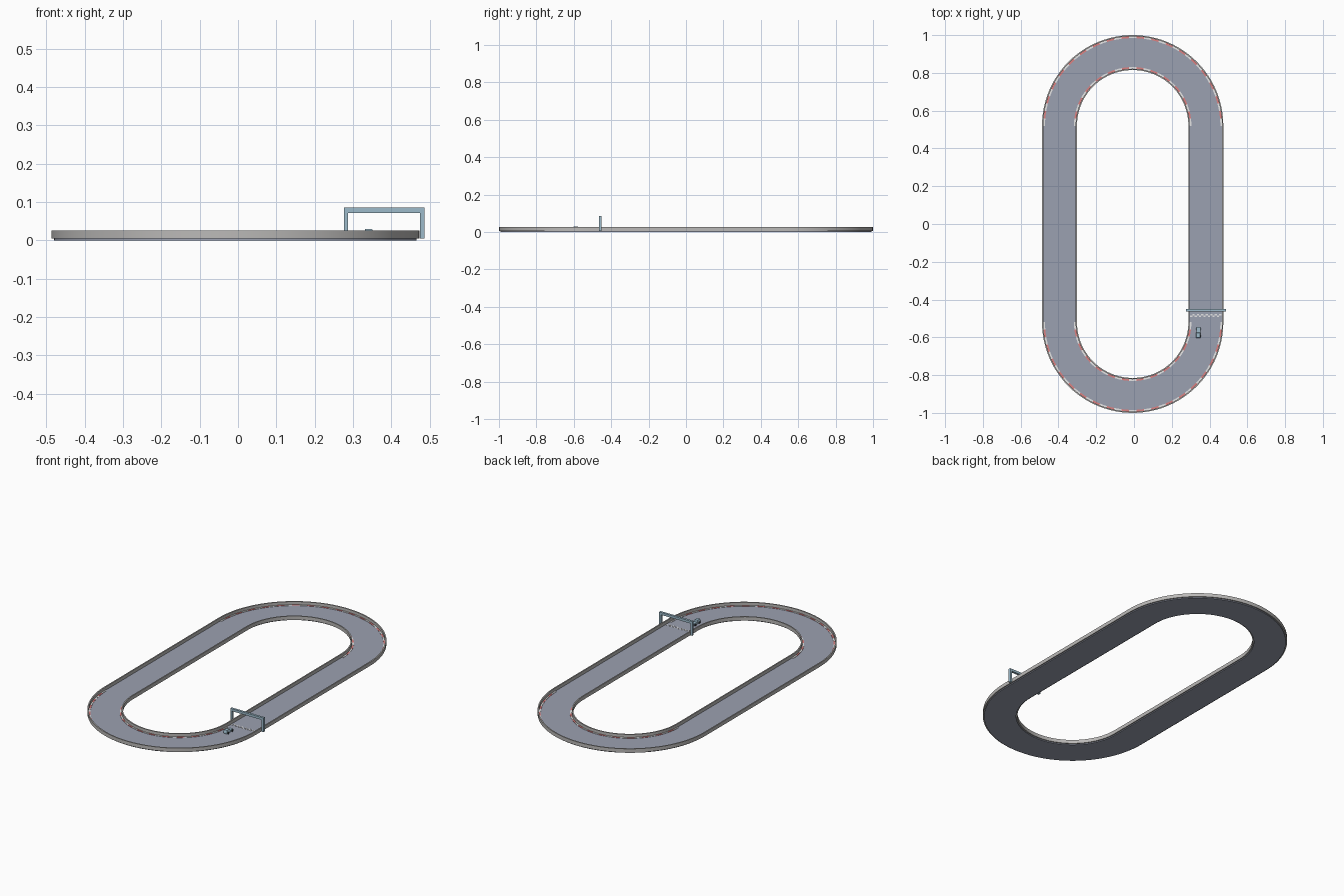
import bpy, bmesh, math

if "Cube" in bpy.data.objects:
    bpy.data.objects.remove(bpy.data.objects["Cube"])

CX = -0.007          # track centre in x
HALF = 0.52          # half length of the straights
SEG = 48             # segments per half turn
DECK = 0.007         # height of the road surface


def material(name, rgb):
    m = bpy.data.materials.new(name)
    m.diffuse_color = (*rgb, 1)
    m.use_nodes = True
    m.node_tree.nodes["Principled BSDF"].inputs["Base Color"].default_value = m.diffuse_color
    return m


ASPHALT = material("asphalt", (0.33, 0.355, 0.44))
WALL = material("wall_grey", (0.50, 0.49, 0.48))
RED = material("kerb_red", (0.72, 0.22, 0.22))
WHITE = material("kerb_white", (0.78, 0.78, 0.78))
STEEL = material("gate_blue", (0.34, 0.50, 0.60))
TYRE = material("tyre_dark", (0.04, 0.045, 0.05))


def finish(name, bm, mats, smooth=False):
    bmesh.ops.recalc_face_normals(bm, faces=bm.faces)
    me = bpy.data.meshes.new(name)
    bm.to_mesh(me)
    bm.free()
    for m in mats:
        me.materials.append(m)
    ob = bpy.data.objects.new(name, me)
    bpy.context.collection.objects.link(ob)
    if smooth:
        bpy.context.view_layer.objects.active = ob
        ob.select_set(True)
        bpy.ops.object.shade_smooth_by_angle(angle=math.radians(30))
        ob.select_set(False)
    return ob


def on_turn(r, a, end):
    """Point on the rounded end (end = 1 back, -1 front)."""
    return CX + end * r * math.cos(a), end * (HALF + r * math.sin(a))


def sweep(bm, sections, closed, index=0):
    """Join rectangular cross-sections into a solid."""
    rings = [[bm.verts.new(p) for p in s] for s in sections]
    n = len(rings)
    for i in range(n if closed else n - 1):
        a, b = rings[i], rings[(i + 1) % n]
        for k in range(4):
            l = (k + 1) % 4
            bm.faces.new((a[k], a[l], b[l], b[k])).material_index = index
    if not closed:
        for ring in (rings[0], rings[-1]):
            bm.faces.new(ring).material_index = index


def section(r0, r1, z0, z1, a, end):
    p, q = on_turn(r0, a, end), on_turn(r1, a, end)
    return [(*p, z0), (*q, z0), (*q, z1), (*p, z1)]


def oval(name, r0, r1, z0, z1, mat):
    bm = bmesh.new()
    sweep(bm, [section(r0, r1, z0, z1, math.pi * i / SEG, end)
               for end in (1, -1) for i in range(SEG + 1)], True)
    return finish(name, bm, [mat], True)


def kerb(name, r0, r1, count):
    """Alternating red and white blocks along both turns."""
    bm = bmesh.new()
    step = math.pi / count
    for end in (1, -1):
        for i in range(count):
            sweep(bm, [section(r0, r1, DECK - 0.001, DECK + 0.002,
                               (i + t) * step, end) for t in (0, 0.5, 1)],
                  False, i % 2)
    return finish(name, bm, [WHITE, RED])


def add_box(bm, x0, x1, y0, y1, z0, z1, taper=0.0):
    top = [(x0 + taper, y0 + taper), (x1 - taper, y0 + taper),
           (x1 - taper, y1 - taper), (x0 + taper, y1 - taper)]
    base = [(x0, y0), (x1, y0), (x1, y1), (x0, y1)]
    sweep(bm, [[(*p, z0) for p in base], [(*p, z1) for p in top]], False)


def boxes(name, mat, *dims):
    bm = bmesh.new()
    for d in dims:
        add_box(bm, *d)
    return finish(name, bm, [mat])


# Road and guard walls
oval("road", 0.302, 0.473, 0.0, DECK, ASPHALT)
oval("outer_wall", 0.473, 0.480, 0.005, 0.026, WALL)
oval("inner_wall", 0.295, 0.302, 0.005, 0.026, WALL)

# Painted kerbs on the turns
kerb("outer_kerb", 0.464, 0.4728, 37)
kerb("inner_kerb", 0.3022, 0.311, 25)

# Chequered start line
W = 0.165 / 14
boxes("start_line", WHITE, *[
    (0.297 + i * W, 0.297 + (i + 1) * W,
     -0.492 + (i % 2) * 0.008, -0.484 + (i % 2) * 0.008,
     DECK - 0.001, DECK + 0.001) for i in range(14)])

# Start gate: two posts and a beam
GY0, GY1 = -0.464, -0.451
boxes("gate_posts", STEEL,
      (0.276, 0.287, GY0, GY1, 0.005, 0.072),
      (0.475, 0.486, GY0, GY1, 0.005, 0.072))
boxes("gate_beam", STEEL, (0.276, 0.486, GY0, GY1, 0.072, 0.086))

# Small car waiting behind the line
KX = 0.341
boxes("car_body", STEEL,
      (KX - 0.011, KX + 0.011, -0.604, -0.545, 0.011, 0.021, 0.001))
boxes("car_cabin", STEEL,
      (KX - 0.012, KX + 0.012, -0.604, -0.574, 0.021, 0.030, 0.003))
bm = bmesh.new()
for side in (-1, 1):
    for y in (-0.593, -0.556):
        rings = []
        for dx in (0.008, 0.0135):
            rings.append([bm.verts.new((KX + side * dx,
                                        y + 0.006 * math.cos(k * math.pi / 6),
                                        DECK + 0.006 + 0.006 * math.sin(k * math.pi / 6)))
                          for k in range(12)])
        for k in range(12):
            l = (k + 1) % 12
            bm.faces.new((rings[0][k], rings[0][l], rings[1][l], rings[1][k]))
        for r in rings:
            bm.faces.new(r)
finish("car_wheels", bm, [TYRE], True)
